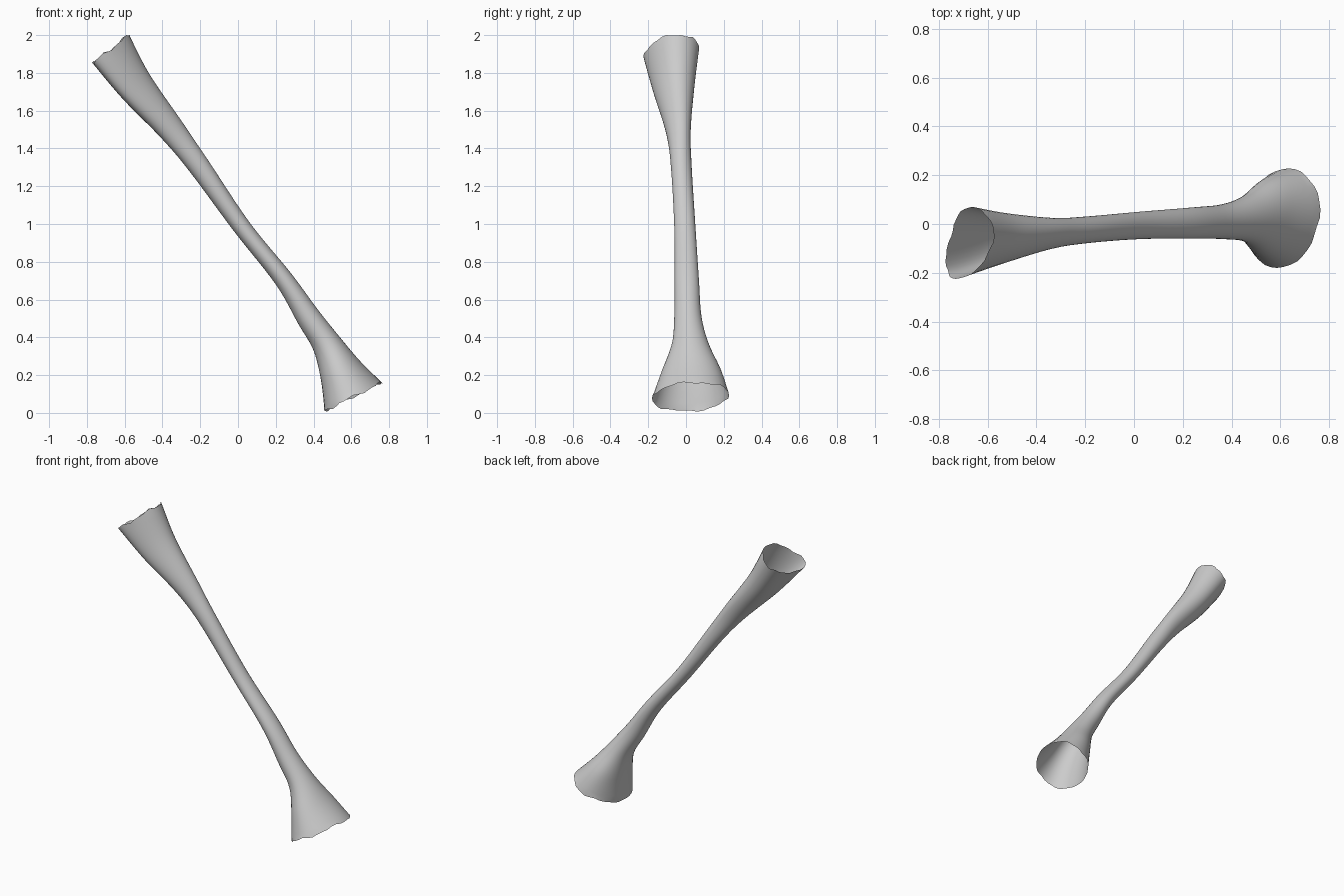
import bpy
import bmesh
import math
from mathutils import Vector

SIDES = 36
STEPS = 6

old = bpy.data.objects.get("Cube")
if old:
    bpy.data.objects.remove(old, do_unlink=True)

# Cross-sections from the top rim to the bottom rim:
# lower edge x, z; upper edge x, z; front y; back y; skew; bow
SECTIONS = [
    (-.76, 1.86, -.58, 2.0, -.225, .07, .35, -.3),
    (-.6, 1.66, -.47, 1.79, -.17, .045, .3, -.2),
    (-.4, 1.45, -.29, 1.53, -.105, .025, .2, 0),
    (-.25, 1.27, -.16, 1.34, -.08, .03, 0, 0),
    (-.02, .96, .06, 1.01, -.062, .05, 0, 0),
    (.2, .68, .28, .74, -.06, .068, 0, 0),
    (.32, .47, .42, .55, -.062, .082, 0, 0),
    (.4, .33, .54, .4, -.075, .12, 0, 0),
    (.44, .17, .65, .27, -.13, .185, .1, 0),
    (.46, .01, .76, .16, -.18, .228, .15, 0),
]


def make_material(name, value):
    mat = bpy.data.materials.new(name)
    mat.use_nodes = True
    colour = (value, value, value, 1)
    mat.diffuse_color = colour
    mat.node_tree.nodes["Principled BSDF"].inputs["Base Color"].default_value = colour
    return mat


def blend(a, b, c, d, t):
    """Smooth curve from b to c with a and d as neighbours."""
    return 0.5 * (2 * b + (c - a) * t + (2 * a - 5 * b + 4 * c - d) * t ** 2
                  + (3 * b - a - 3 * c + d) * t ** 3)


def section_at(position):
    last = len(SECTIONS) - 1
    i = min(int(position), last - 1)
    rows = [SECTIONS[max(0, min(last, i + k))] for k in (-1, 0, 1, 2)]
    return [blend(*values, position - i) for values in zip(*rows)]


def ring_points(section):
    low_x, low_z, high_x, high_z, front, back, skew, bow = section
    centre = Vector((low_x + high_x, front + back, low_z + high_z)) / 2
    across = Vector((high_x - low_x, 0, high_z - low_z)) / 2
    depth = Vector((0, (back - front) / 2, 0)) + across * skew
    for k in range(SIDES):
        angle = math.tau * k / SIDES
        s, c = math.sin(angle), math.cos(angle)
        yield centre + across * (c + bow * s * s) + depth * s


# Hollow shaft with flared open ends
bm = bmesh.new()
count = (len(SECTIONS) - 1) * STEPS
rings = [[bm.verts.new(p) for p in ring_points(section_at(n / STEPS))]
         for n in range(count + 1)]
for upper, lower in zip(rings, rings[1:]):
    for k in range(SIDES):
        n = (k + 1) % SIDES
        bm.faces.new((upper[k], lower[k], lower[n], upper[n]))

# Uneven broken rims
axis = Vector((.58, 0, -.81))
for ring in (rings[0], rings[-1]):
    for k, vert in enumerate(ring):
        angle = math.tau * k / SIDES
        vert.co += axis * (.006 * math.sin(5 * angle) + .004 * math.sin(11 * angle + 1))

# Point the outer faces away from the middle of the shaft
bm.normal_update()
middle = rings[count // 2]
centre = sum((v.co for v in middle), Vector()) / SIDES
face = middle[0].link_faces[0]
if face.normal.dot(face.calc_center_median() - centre) < 0:
    bmesh.ops.reverse_faces(bm, faces=bm.faces[:])

mesh = bpy.data.meshes.new("bone_shaft")
bm.to_mesh(mesh)
bm.free()
shaft = bpy.data.objects.new("bone_shaft", mesh)
bpy.context.collection.objects.link(shaft)
mesh.materials.append(make_material("light_grey", .6))
mesh.shade_smooth()
